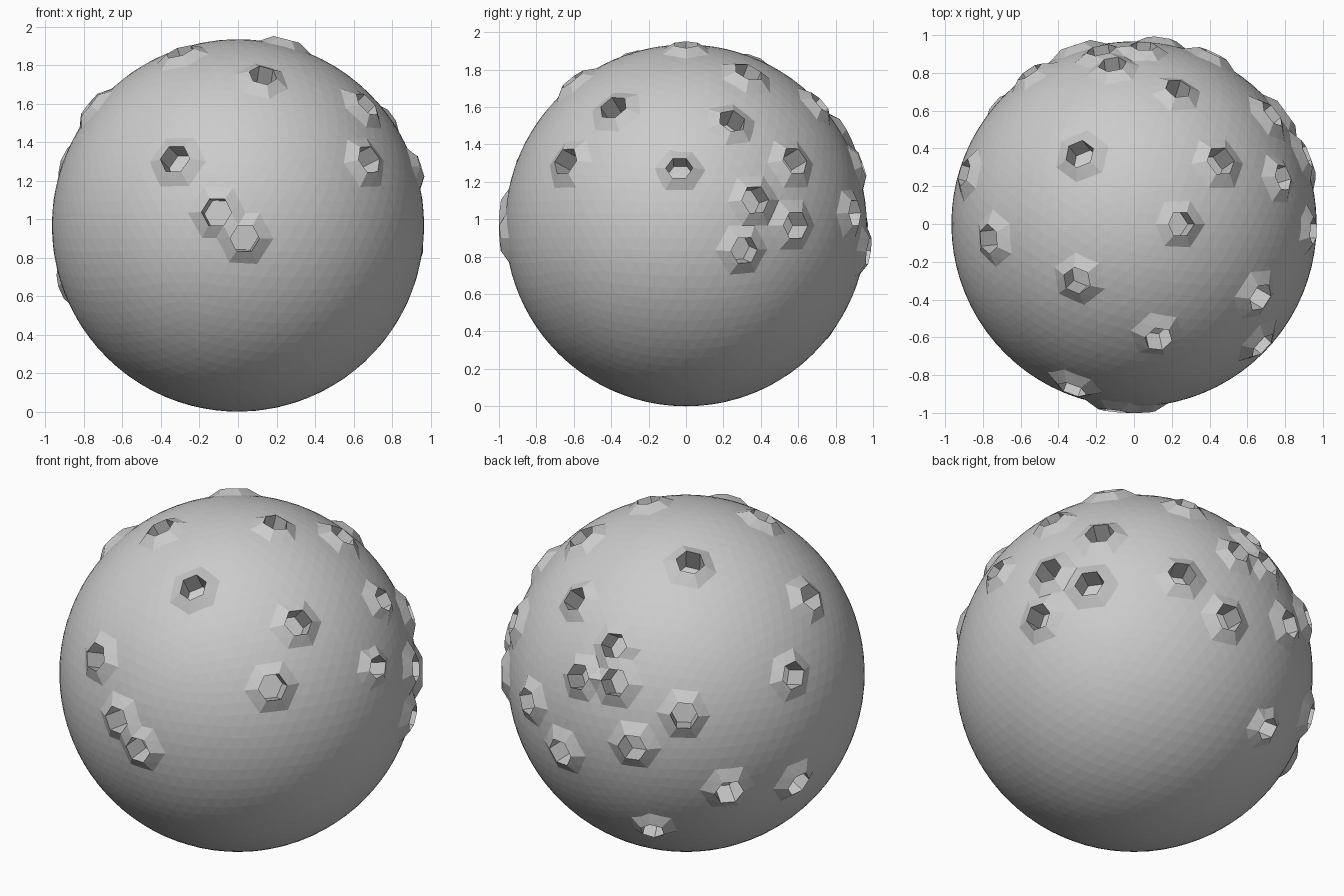
import bpy, bmesh
from mathutils import Vector

if "Cube" in bpy.data.objects:
    bpy.data.objects.remove(bpy.data.objects["Cube"])

R = 0.967        # ball radius
RIM = 0.034      # how far the crater rims stand out
DEPTH = 0.14     # pit depth below the rim

# Crater directions from the ball centre
CRATERS = [
    # front
    (-0.33, -0.87, 0.35), (-0.11, -0.98, 0.07), (0.03, -0.99, -0.06),
    (0.13, -0.60, 0.79), (0.68, -0.64, 0.35), (0.67, -0.37, 0.64),
    # top
    (-0.29, 0.38, 0.88), (0.25, 0.01, 0.96), (-0.30, -0.29, 0.90),
    (0.46, 0.35, 0.81), (0.24, 0.73, 0.64),
    # left
    (-0.78, -0.07, 0.61), (-0.90, 0.28, 0.32), (-0.91, 0.24, -0.31),
    (-0.73, 0.62, -0.27),
    # right
    (0.95, -0.04, 0.30), (0.91, 0.38, 0.14), (0.79, 0.26, 0.56),
    (0.72, 0.59, 0.35), (0.80, 0.59, 0.00), (0.93, 0.32, -0.13),
    # back
    (-0.12, 0.86, 0.50), (-0.17, 0.93, 0.31), (0.06, 0.95, 0.30),
    (-0.56, 0.80, 0.20), (-0.32, 0.94, 0.01), (-0.33, 0.76, -0.55),
    (0.11, 0.98, -0.13), (0.38, 0.91, 0.08),
]

# Faceted ball
bpy.ops.mesh.primitive_ico_sphere_add(subdivisions=5, radius=R, location=(0, 0, R))
ball = bpy.context.object
ball.name = "cratered_ball"
bm = bmesh.new()
bm.from_mesh(ball.data)
base = list(bm.verts)
dirs = [v.co.normalized() for v in base]

centres = []
for c in CRATERS:
    d = Vector(c).normalized()
    i = max(range(len(base)), key=lambda k: dirs[k].dot(d))
    if base[i] not in centres:
        centres.append(base[i])


def crater(v):
    """Raise the ring around a vertex and sink a straight-walled pit inside it."""
    n = v.co.normalized()
    fan = list(v.link_faces)
    pairs = []
    for f in fan:
        vs = list(f.verts)
        i = vs.index(v)
        pairs.append((vs[(i + 1) % 3], vs[(i + 2) % 3]))
    low = {}
    for a, _ in pairs:
        a.co = a.co.normalized() * (R + RIM)
        low[a] = bm.verts.new(a.co - n * DEPTH)
    bmesh.ops.delete(bm, geom=fan, context='FACES_ONLY')
    v.co = sum((w.co for w in low.values()), Vector()) / len(low)
    for a, b in pairs:
        for e in [e for e in v.link_edges if e.other_vert(v) in (a, b)]:
            bm.edges.remove(e)
        bm.faces.new((a, b, low[b], low[a]))
        bm.faces.new((low[a], low[b], v))


# Craters
for v in centres:
    crater(v)

bm.normal_update()
bm.to_mesh(ball.data)
bm.free()
ball.data.update()
